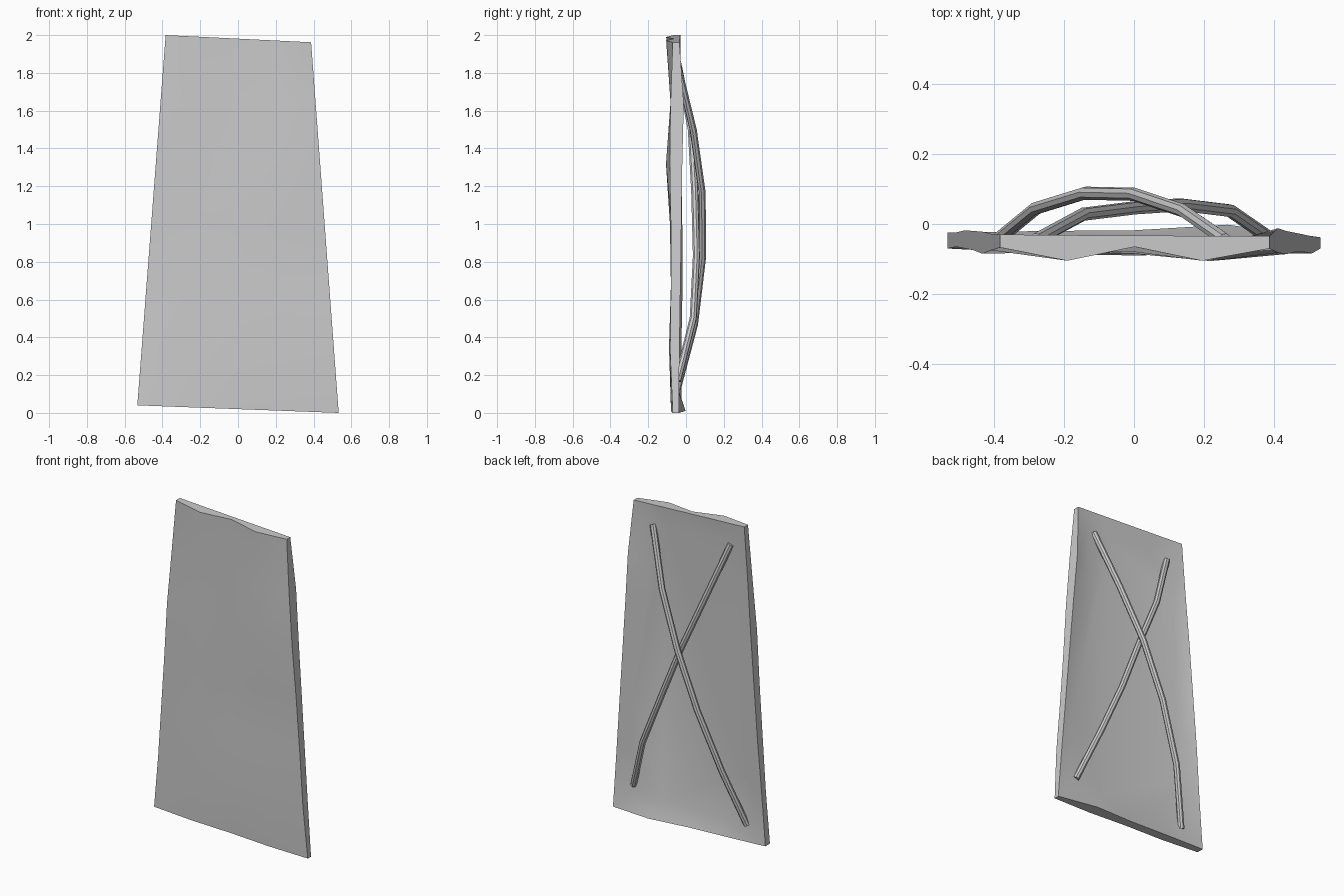
import bpy, bmesh, random
from mathutils import Vector

if "Cube" in bpy.data.objects:
    bpy.data.objects.remove(bpy.data.objects["Cube"])

random.seed(4)
COLS, ROWS = 4, 6

# uneven trapezoid outline (x, z)
BL, BR = Vector((-0.533, 0.04)), Vector((0.533, 0.0))
TL, TR = Vector((-0.383, 2.0)), Vector((0.387, 1.962))


def outline(u, v):
    return BL.lerp(BR, u).lerp(TL.lerp(TR, u), v)


# hammered front surface depth (y in thousandths), rows from bottom to top
FRONT = [(-70, -80, -75, -80, -70),
         (-65, -85, -90, -85, -84),
         (-70, -80, -80, -80, -80),
         (-75, -75, -85, -76, -80),
         (-85, -80, -75, -106, -86),
         (-75, -80, -80, -82, -82),
         (-67, -105, -65, -105, -70)]

# depth of the back edge of the rim
BACK_BOTTOM = (-25, -20, -18, -2, -38)
BACK_TOP = (-30, -32, -33, -34, -35)
BACK_LEFT = (-25, -24, -18, -20, -22, -28, -30)
BACK_RIGHT = (-38, -35, -30, -25, -20, -12, -35)


def back_depth(i, j):
    if j == 0:
        return BACK_BOTTOM[i] / 1000
    if j == ROWS:
        return BACK_TOP[i] / 1000
    return (BACK_LEFT if i == 0 else BACK_RIGHT)[j] / 1000


def finish(obj, angle):
    bpy.ops.object.select_all(action='DESELECT')
    obj.select_set(True)
    bpy.context.view_layer.objects.active = obj
    bpy.ops.object.shade_smooth_by_angle(angle=angle)


# shield panel: wavy front, solid rim, recessed flat back
bm = bmesh.new()


def vert(u, v, y):
    p = outline(u, v)
    return bm.verts.new((p.x, y, p.y))


grid = [[vert(i / COLS, j / ROWS, FRONT[j][i] / 1000) for i in range(COLS + 1)]
        for j in range(ROWS + 1)]
for j in range(ROWS):
    for i in range(COLS):
        bm.faces.new((grid[j][i], grid[j][i + 1], grid[j + 1][i + 1], grid[j + 1][i]))

border = ([(i, 0) for i in range(COLS)] + [(COLS, j) for j in range(ROWS)] +
          [(i, ROWS) for i in range(COLS, 0, -1)] + [(0, j) for j in range(ROWS, 0, -1)])
front_loop = [grid[j][i] for i, j in border]
rim_loop = [vert(i / COLS, j / ROWS, back_depth(i, j)) for i, j in border]
inner_loop = []
for i, j in border:
    du = random.uniform(-0.03, 0.04) if i in (0, COLS) and 0 < j < ROWS else 0
    dv = random.uniform(-0.01, 0.015) if j in (0, ROWS) and 0 < i < COLS else 0
    u = 0.5 + (i / COLS - 0.5) * (0.78 - 2 * du)
    v = 0.5 + (j / ROWS - 0.5) * (0.88 - 2 * dv)
    inner_loop.append(vert(u, v, -0.043))
for a, b in ((front_loop, rim_loop), (rim_loop, inner_loop)):
    for k in range(len(a)):
        n = (k + 1) % len(a)
        bm.faces.new((a[k], a[n], b[n], b[k]))
bm.faces.new(inner_loop)
bmesh.ops.recalc_face_normals(bm, faces=bm.faces)
mesh = bpy.data.meshes.new("shield_panel")
bm.to_mesh(mesh)
bm.free()
panel = bpy.data.objects.new("shield_panel", mesh)
bpy.context.collection.objects.link(panel)
finish(panel, 0.5)


# bowed round braces crossing behind the panel
def brace(name, points, radius=0.019):
    curve = bpy.data.curves.new(name, 'CURVE')
    curve.dimensions = '3D'
    curve.bevel_depth = radius
    curve.bevel_resolution = 2
    curve.use_fill_caps = True
    spline = curve.splines.new('POLY')
    spline.points.add(len(points) - 1)
    for sp, p in zip(spline.points, points):
        sp.co = (*p, 1)
    obj = bpy.data.objects.new(name, curve)
    bpy.context.collection.objects.link(obj)
    bpy.ops.object.select_all(action='DESELECT')
    obj.select_set(True)
    bpy.context.view_layer.objects.active = obj
    bpy.ops.object.convert(target='MESH')
    finish(bpy.context.object, 0.7)


brace("outer_brace", [(-0.39, -0.045, 0.13), (-0.28, 0.045, 0.47), (-0.14, 0.088, 0.83),
                      (0.0, 0.085, 1.17), (0.14, 0.038, 1.5), (0.26, -0.045, 1.84)])
brace("inner_brace", [(0.395, -0.045, 0.17), (0.275, 0.038, 0.5), (0.135, 0.055, 0.83),
                      (0.0, 0.046, 1.17), (-0.145, 0.028, 1.5), (-0.28, -0.045, 1.86)])
